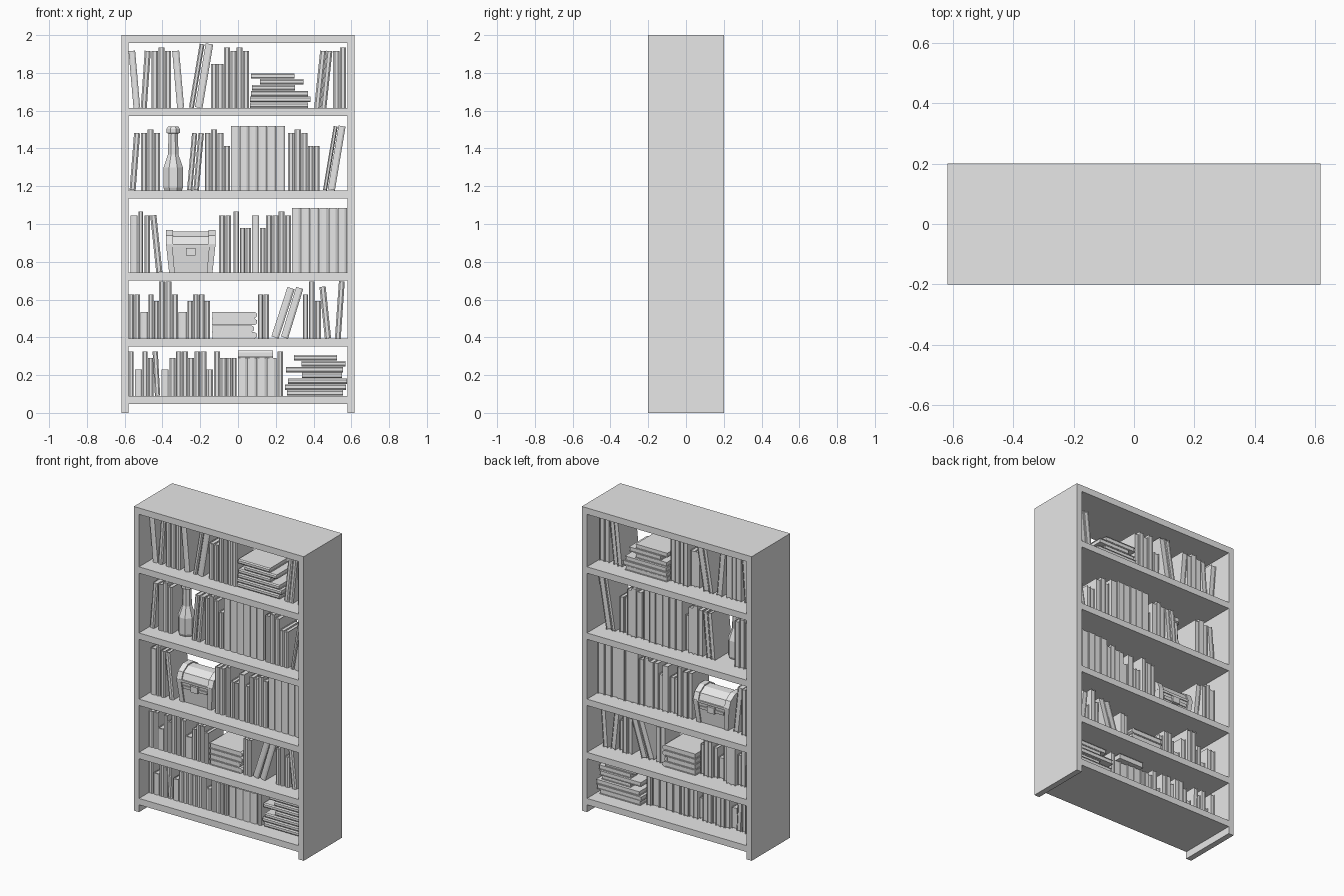
import bpy, bmesh, random
from math import radians, sin, cos, pi
from mathutils import Matrix, Vector

if "Cube" in bpy.data.objects:
    bpy.data.objects.remove(bpy.data.objects["Cube"])
random.seed(4)

grey = bpy.data.materials.new("plain grey")
grey.use_nodes = True
grey.diffuse_color = (0.8, 0.8, 0.8, 1)
grey.node_tree.nodes["Principled BSDF"].inputs["Base Color"].default_value = (0.8, 0.8, 0.8, 1)


def finish(name, bm, matrix=Matrix()):
    bmesh.ops.recalc_face_normals(bm, faces=bm.faces)
    mesh = bpy.data.meshes.new(name)
    bm.to_mesh(mesh)
    bm.free()
    mesh.materials.append(grey)
    obj = bpy.data.objects.new(name, mesh)
    obj.matrix_world = matrix
    bpy.context.collection.objects.link(obj)
    return obj


def add_box(bm, x0, x1, y0, y1, z0, z1):
    size = Matrix.Diagonal((x1 - x0, y1 - y0, z1 - z0, 1))
    place = Matrix.Translation(((x0 + x1) / 2, (y0 + y1) / 2, (z0 + z1) / 2))
    bmesh.ops.create_cube(bm, size=1, matrix=place @ size)


def box(name, *bounds):
    bm = bmesh.new()
    add_box(bm, *bounds)
    return finish(name, bm)


def add_prism(bm, points, offset):
    face = bm.faces.new([bm.verts.new(p) for p in points])
    grown = bmesh.ops.extrude_face_region(bm, geom=[face], use_keep_orig=True)
    verts = [g for g in grown["geom"] if isinstance(g, bmesh.types.BMVert)]
    bmesh.ops.translate(bm, verts=verts, vec=Vector(offset))


def book(name, matrix, width, depth, height, bulge=0.006):
    """Bound cover with a chamfered spine at y = 0, wrapped round a page block."""
    t = min(0.004, width / 6)
    inner = bulge + t
    cover = [(0, bulge), (width * .25, 0), (width * .75, 0), (width, bulge),
             (width, depth), (width - t, depth), (width - t, inner),
             (t, inner), (t, depth), (0, depth)]
    bm = bmesh.new()
    add_prism(bm, [(x, y, 0) for x, y in cover], (0, 0, height))
    add_box(bm, t, width - t, inner, depth - t, t, height - t)
    finish(name, bm, matrix)


# Frame: two sides and six boards, open at front and back
HALF, DEEP, INNER = 0.618, 0.2, 0.58
for side, s in (("left", 1), ("right", -1)):
    lo, hi = sorted((s * INNER, s * HALF))
    box(side + "_side", lo, hi, -DEEP, DEEP, 0, 2)
SHELVES = [0.09, 0.393, 0.743, 1.178, 1.613, 2]
for i, top in enumerate(SHELVES):
    box(f"shelf_{i}", -INNER, INNER, -DEEP, DEEP, top - 0.042, top)

# Standing books: start, end, size letter of each book, lean in degrees
SIZES = dict(a=.14, b=.2, c=.235, d=.275, e=.303, f=.322, g=.342)
ROWS = [
    [(-.58, -.55, "c"), (-.546, -.506, "a"), (-.506, -.446, "cb"), (-.44, -.41, "c", -3),
     (-.405, -.365, "a"), (-.362, -.166, "bccbcc"), (-.166, -.13, "a"), (-.128, -.06, "cb"),
     (-.06, -.005, "bb"), (0, .205, "bbbb"), (.21, .24, "c")],
    [(-.58, -.516, "cc"), (-.516, -.474, "a"), (-.474, -.417, "cb"), (-.417, -.316, "def"[1] + "ec"),
     (-.316, -.268, "a"), (-.268, -.146, "bccb"), (.105, .166, "cc"), (.175, .217, "d", 18),
     (.226, .267, "d", 17), (.343, .373, "c"), (.375, .406, "e"), (.408, .442, "b"),
     (.46, .495, "d", -6), (.513, .546, "e", 4)],
    [(-.568, -.53, "e"), (-.527, -.5, "f"), (-.495, -.464, "e"), (-.433, -.398, "e", -6),
     (-.1, -.034, "ee"), (-.023, .008, "f"), (.01, .07, "cc"), (.074, .114, "e"),
     (.116, .148, "c"), (.148, .283, "eefe"), (.286, .578, "gggggg")],
    [(-.574, -.54, "e", 4.5), (-.514, -.411, "efe"), (-.27, -.24, "e", 5), (-.236, -.205, "e", 5),
     (-.176, -.076, "efe"), (-.074, -.04, "c"), (-.037, .252, "gggggg"), (.265, .37, "efe"),
     (.37, .433, "cc"), (.45, .473, "g", 9.5), (.475, .515, "g", 9.5)],
    [(-.553, -.516, "e", -5), (-.515, -.481, "e", 4), (-.457, -.352, "efe"),
     (-.322, -.283, "e", -5), (-.26, -.232, "g", 9.5), (-.228, -.186, "g", 9.5),
     (-.144, -.076, "cc"), (-.074, .06, "fefe"), (.403, .437, "e", 6),
     (.437, .47, "e", 6), (.504, .575, "ef")],
]
for r, row in enumerate(ROWS):
    for g, (x0, x1, letters, *lean) in enumerate(row):
        pitch = (x1 - x0) / len(letters)
        angle = lean[0] if lean else 0
        for i, letter in enumerate(letters):
            height, width = SIZES[letter], pitch - 0.002
            pivot = width if angle > 0 else 0
            place = (Matrix.Translation((x0 + i * pitch + pivot, -0.1, SHELVES[r]))
                     @ Matrix.Rotation(radians(angle), 4, 'Y')
                     @ Matrix.Translation((-pivot, 0, 0)))
            depth = 0.12 + 0.21 * height + random.uniform(-.006, .006)
            book(f"book_{r}_{g}_{i}", place, width, depth, height)


# Lying books with spines to the front, stacked upward
def stack(name, base, thick, spans):
    for i, (x0, x1) in enumerate(spans):
        top = base + (i + 1) * thick
        place = (Matrix.Translation((x0, -0.1, top - 0.001))
                 @ Matrix.Rotation(pi / 2, 4, 'Y'))
        book(f"{name}_{i}", place, thick - 0.002, 0.16 + 0.15 * (x1 - x0), x1 - x0)


stack("upper_stack", SHELVES[4], 0.031,
      [(.064, .37), (.064, .385), (.07, .37), (.074, .303), (.117, .348), (.07, .3)])
stack("lower_stack", SHELVES[0], 0.031,
      [(.26, .557), (.25, .573), (.265, .578), (.34, .55), (.255, .557), (.335, .568), (.297, .525)])
stack("single_lying_book", SHELVES[0] + .2, 0.04, [(0, .186)])

# Lying books with rounded spines to the side
turn = Matrix(((0, -1, 0), (0, 0, -1), (1, 0, 0))).to_4x4()
for i, x in enumerate((.1, .085, .1, .1)):
    place = Matrix.Translation((x, 0.1, SHELVES[1] + i * 0.036)) @ turn
    book(f"side_book_{i}", place, 0.034, x + .138, 0.2, 0.012)

# Bottle: eight sided turned profile
PROFILE = [(.05, 0), (.056, .015), (.056, .12), (.03, .19), (.027, .3),
           (.038, .305), (.038, .325), (.03, .337)]
bm = bmesh.new()
rings = []
for radius, z in PROFILE:
    angles = [(k + .5) * pi / 4 for k in range(8)]
    rings.append([bm.verts.new((radius * cos(a), radius * sin(a), z)) for a in angles])
for low, high in zip(rings, rings[1:]):
    for k in range(8):
        n = (k + 1) % 8
        bm.faces.new((low[k], low[n], high[n], high[k]))
bm.faces.new(rings[0])
bm.faces.new(rings[-1])
finish("bottle", bm, Matrix.Translation((-.343, -.04, SHELVES[3])))


# Chest: tapered body, faceted lid, ribs at both ends, rim and latch
def chest_slice(name, half_low, half_high, z0, z1, deep_low, deep_high):
    bm = bmesh.new()
    add_box(bm, -1, 1, -1, 1, 0, 1)
    for v in bm.verts:
        up = v.co.z > .5
        v.co.x *= half_high if up else half_low
        v.co.y *= deep_high if up else deep_low
        v.co.z = z1 if up else z0
    return finish(name, bm, CHEST)


def chest_lid(name, x0, x1, grow):
    bm = bmesh.new()
    arc = [(cos(k * pi / 5) * (.09 + grow), .145 + sin(k * pi / 5) * (.077 + grow)) for k in range(6)]
    add_prism(bm, [(x0, y, z) for y, z in arc], (x1 - x0, 0, 0))
    finish(name, bm, CHEST)


def chest_rib(name, s):
    bm = bmesh.new()
    d = .008
    foot, rim = .075 + d, .09 + d
    add_prism(bm, [(s * .085, -foot, 0), (s * .115, -foot, 0),
                   (s * .131, -rim, .15), (s * .098, -rim, .15)], (0, 2 * foot, 0))
    for v in bm.verts:
        if v.co.z > .1:
            v.co.y = rim if v.co.y > 0 else -rim
    finish(name, bm, CHEST)


CHEST = Matrix.Translation((-.25, 0, SHELVES[2]))
chest_slice("chest_body", .108, .124, 0, .15, .075, .09)
chest_slice("chest_rim", .122, .126, .135, .15, .095, .096)
chest_slice("chest_front_band", .085, .09, .095, .115, .091, .093)
chest_slice("chest_latch", .026, .026, .09, .13, .102, .102)
chest_lid("chest_lid", -.12, .12, 0)
for side, s in (("left", 1), ("right", -1)):
    lo, hi = sorted((s * .094, s * .131))
    chest_rib(f"chest_{side}_rib", s)
    chest_lid(f"chest_{side}_lid_band", lo, hi, .008)
